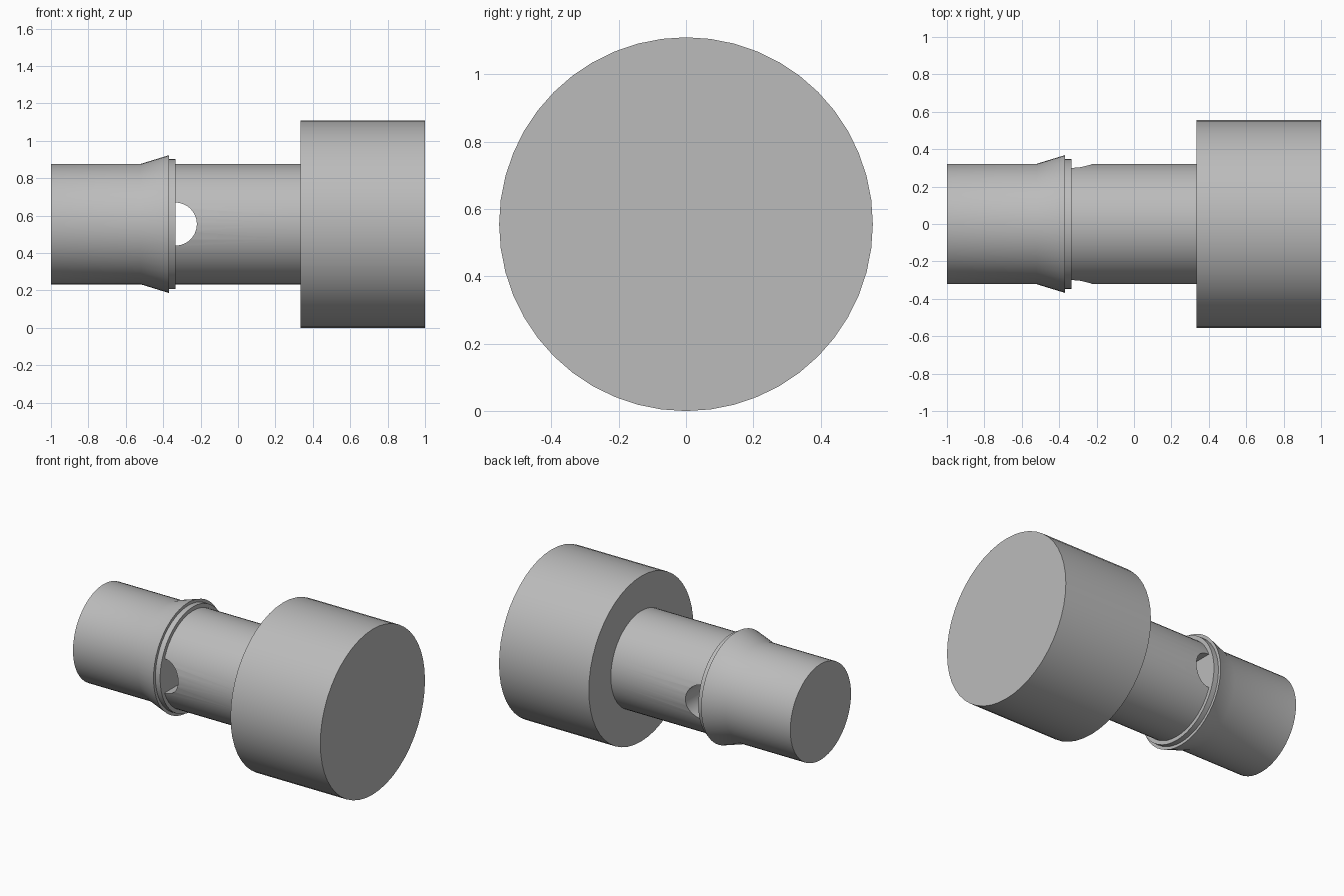
import bpy, bmesh
from math import sin, cos, pi, radians

if "Cube" in bpy.data.objects:
    bpy.data.objects.remove(bpy.data.objects["Cube"])

AXIS_Z = 0.555
SIDES = 48
SEAT_X = -0.335      # collar face where the cross hole starts

grey = bpy.data.materials.new("plain grey")
grey.use_nodes = True
colour = (0.5, 0.5, 0.5, 1)
grey.diffuse_color = colour
grey.node_tree.nodes["Principled BSDF"].inputs["Base Color"].default_value = colour


def loft(name, rings):
    """Closed solid skinned through equal-length rings of points."""
    bm = bmesh.new()
    loops = [[bm.verts.new(p) for p in ring] for ring in rings]
    n = len(loops[0])
    for a, b in zip(loops, loops[1:]):
        for i in range(n):
            j = (i + 1) % n
            bm.faces.new((a[i], a[j], b[j], b[i]))
    bm.faces.new(loops[0])
    bm.faces.new(loops[-1])
    bmesh.ops.recalc_face_normals(bm, faces=bm.faces)
    mesh = bpy.data.meshes.new(name)
    bm.to_mesh(mesh)
    bm.free()
    mesh.materials.append(grey)
    obj = bpy.data.objects.new(name, mesh)
    bpy.context.collection.objects.link(obj)
    return obj


def circle(x, r):
    angles = [2 * pi * i / SIDES for i in range(SIDES)]
    return [(x, r * sin(a), AXIS_Z + r * cos(a)) for a in angles]


# Turned body: nose, flared barb, collar, shaft and wide head
profile = [(-1, 0.322), (-0.52, 0.322), (-0.37, 0.368), (-0.37, 0.348),
           (SEAT_X, 0.348), (SEAT_X, 0.322), (0.333, 0.322),
           (0.333, 0.555), (1, 0.555)]
body = loft("turned_body", [circle(x, r) for x, r in profile])

# Half-round cutter for the hole right across the shaft
arc = [pi * i / 24 for i in range(25)]
cutter = loft("hole_cutter", [
    [(SEAT_X + 0.115 * sin(a), y, AXIS_Z + 0.115 * cos(a)) for a in arc]
    for y in (-0.5, 0.5)])
cutter.hide_render = True

cut = body.modifiers.new("cross_hole", "BOOLEAN")
cut.operation = "DIFFERENCE"
cut.solver = "EXACT"
cut.object = cutter

bpy.ops.object.select_all(action="DESELECT")
body.select_set(True)
bpy.context.view_layer.objects.active = body
bpy.ops.object.modifier_apply(modifier=cut.name)
bpy.data.objects.remove(cutter)
bpy.ops.object.shade_smooth_by_angle(angle=radians(30))
